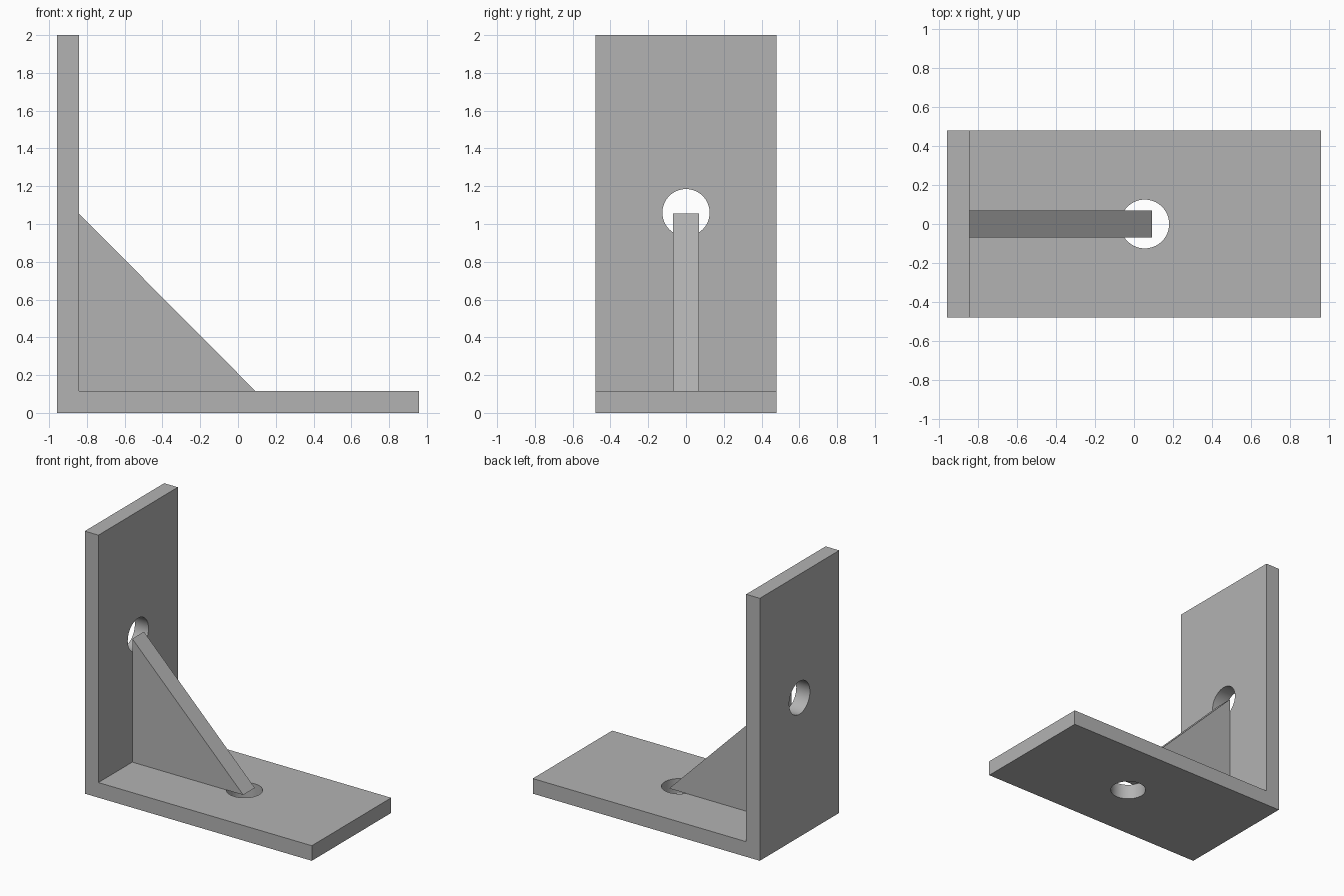
import bpy, bmesh, math
from mathutils import Vector

cube = bpy.data.objects.get("Cube")
if cube:
    bpy.data.objects.remove(cube, do_unlink=True)

LEFT, RIGHT = -0.957, 0.957   # bracket ends along x
HALF_DEPTH = 0.478
HEIGHT = 2.0
THICK = 0.115
HOLE_RADIUS = 0.125

grey = bpy.data.materials.new("plain grey")
grey.use_nodes = True
colour = (0.45, 0.45, 0.45, 1)
grey.diffuse_color = colour
grey.node_tree.nodes["Principled BSDF"].inputs["Base Color"].default_value = colour


def extrude_profile(name, points, half_depth):
    """Extrude an x-z outline symmetrically along y."""
    bm = bmesh.new()
    face = bm.faces.new([bm.verts.new((x, -half_depth, z)) for x, z in points])
    ext = bmesh.ops.extrude_face_region(bm, geom=[face])
    verts = [v for v in ext["geom"] if isinstance(v, bmesh.types.BMVert)]
    bmesh.ops.translate(bm, verts=verts, vec=(0, 2 * half_depth, 0))
    bmesh.ops.recalc_face_normals(bm, faces=bm.faces)
    mesh = bpy.data.meshes.new(name)
    bm.to_mesh(mesh)
    bm.free()
    mesh.materials.append(grey)
    obj = bpy.data.objects.new(name, mesh)
    bpy.context.collection.objects.link(obj)
    return obj


def drill(target, centre, tilt):
    """Cut a round bolt hole through the target."""
    bpy.ops.mesh.primitive_cylinder_add(vertices=64, radius=HOLE_RADIUS, depth=THICK * 2,
                                        location=centre, rotation=(0, tilt, 0))
    cutter = bpy.context.object
    cutter.data.materials.append(grey)
    bpy.context.view_layer.objects.active = target
    mod = target.modifiers.new("bolt hole", 'BOOLEAN')
    mod.operation, mod.solver, mod.object = 'DIFFERENCE', 'EXACT', cutter
    bpy.ops.object.modifier_apply(modifier=mod.name)
    bpy.data.objects.remove(cutter, do_unlink=True)


# L-shaped bracket: upright plate and base plate in one piece
inner = LEFT + THICK
bracket = extrude_profile("angle_bracket", [
    (LEFT, 0), (RIGHT, 0), (RIGHT, THICK), (inner, THICK),
    (inner, HEIGHT), (LEFT, HEIGHT)], HALF_DEPTH)

# Bolt holes through the upright and the base
drill(bracket, Vector((LEFT + THICK / 2, 0, 1.06)), math.pi / 2)
drill(bracket, Vector((0.055, 0, THICK / 2)), 0)

bpy.ops.object.select_all(action='DESELECT')
bracket.select_set(True)
bpy.context.view_layer.objects.active = bracket
bpy.ops.object.shade_smooth_by_angle(angle=math.radians(30))

# Triangular stiffening rib in the inside corner
extrude_profile("gusset_rib", [(inner, THICK), (0.093, THICK), (inner, 1.055)], 0.07)
